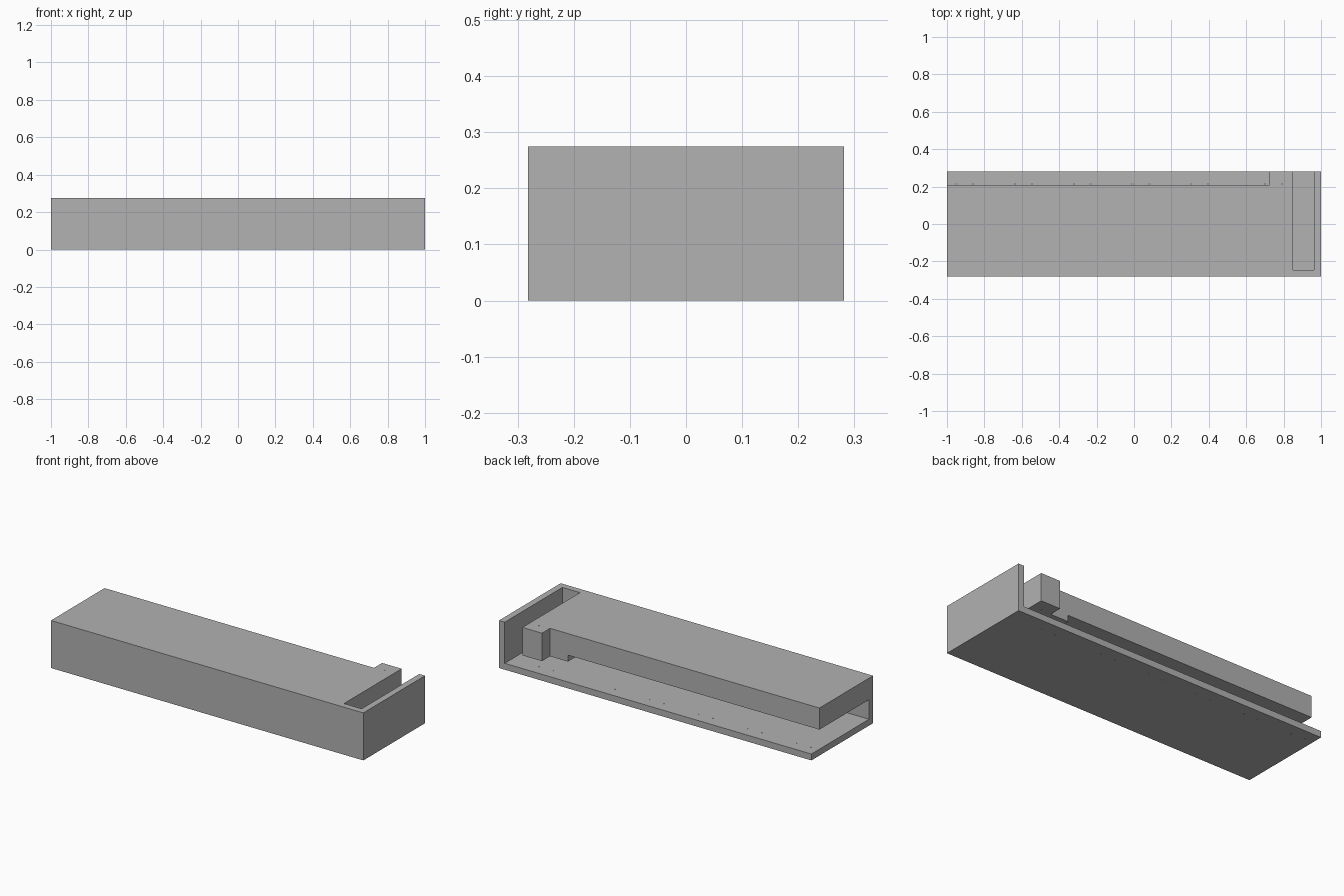
import bpy, bmesh
from mathutils import Matrix, Vector

cube = bpy.data.objects.get("Cube")
if cube:
    bpy.data.objects.remove(cube, do_unlink=True)

# Overall size and wall thickness
HALF_Y, HEIGHT, WALL = 0.282, 0.275, 0.037
FRONT_INNER = -HALF_Y + WALL
OUT = 0.1  # how far cutters reach past the body

grey = bpy.data.materials.new("plain_grey")
grey.use_nodes = True
colour = (0.445, 0.445, 0.445, 1)
grey.diffuse_color = colour
grey.node_tree.nodes["Principled BSDF"].inputs["Base Color"].default_value = colour


def make_object(name, bm):
    bmesh.ops.recalc_face_normals(bm, faces=bm.faces)
    mesh = bpy.data.meshes.new(name)
    bm.to_mesh(mesh)
    bm.free()
    mesh.materials.append(grey)
    obj = bpy.data.objects.new(name, mesh)
    bpy.context.collection.objects.link(obj)
    return obj


def box(name, low, high):
    low, high = Vector(low), Vector(high)
    bm = bmesh.new()
    bmesh.ops.create_cube(bm, size=1, matrix=Matrix.Translation((low + high) / 2)
                          @ Matrix.Diagonal((*(high - low), 1)))
    return make_object(name, bm)


def prism_along_y(name, profile, y0, y1):
    bm = bmesh.new()
    face = bm.faces.new([bm.verts.new((x, y0, z)) for x, z in profile])
    new = bmesh.ops.extrude_face_region(bm, geom=[face])["geom"]
    bmesh.ops.translate(bm, vec=(0, y1 - y0, 0),
                        verts=[v for v in new if isinstance(v, bmesh.types.BMVert)])
    return make_object(name, bm)


def cut(body, cutter):
    cutter.hide_render = True
    mod = body.modifiers.new(cutter.name, "BOOLEAN")
    mod.operation, mod.solver, mod.object = "DIFFERENCE", "EXACT", cutter
    bpy.context.view_layer.objects.active = body
    bpy.ops.object.modifier_apply(modifier=mod.name)
    bpy.data.objects.remove(cutter, do_unlink=True)


body = box("channel_body", (-1, -HALF_Y, 0), (1, HALF_Y, HEIGHT))

# Stepped channel under the roof, shallower beneath the hook end
cut(body, prism_along_y("channel_cutter", [
    (-1 - OUT, WALL), (0.9, WALL), (0.9, 0.113), (0.61, 0.113),
    (0.61, 0.15), (-1 - OUT, 0.15)], FRONT_INNER, HALF_Y + OUT))

# Vertical slot beside the end wall, open at the top and back
cut(body, box("slot_cutter", (0.85, FRONT_INNER, WALL),
              (1 - WALL, HALF_Y + OUT, HEIGHT + OUT)))

# Set the roof edge back, leaving the hook block at full depth
cut(body, box("roof_edge_cutter", (-1 - OUT, 0.208, WALL),
              (0.725, HALF_Y + OUT, HEIGHT + OUT)))

# Tiny pin holes in pairs along the back of the floor
bm = bmesh.new()
pairs = [-0.905 + 0.314 * i for i in range(5)] + [0.745]
for centre in pairs:
    for side in (-0.045, 0.045):
        bmesh.ops.create_cone(bm, cap_ends=True, segments=8, radius1=0.003,
                              radius2=0.003, depth=1,
                              matrix=Matrix.Translation((centre + side, 0.214, 0)))
cut(body, make_object("pin_hole_cutter", bm))
